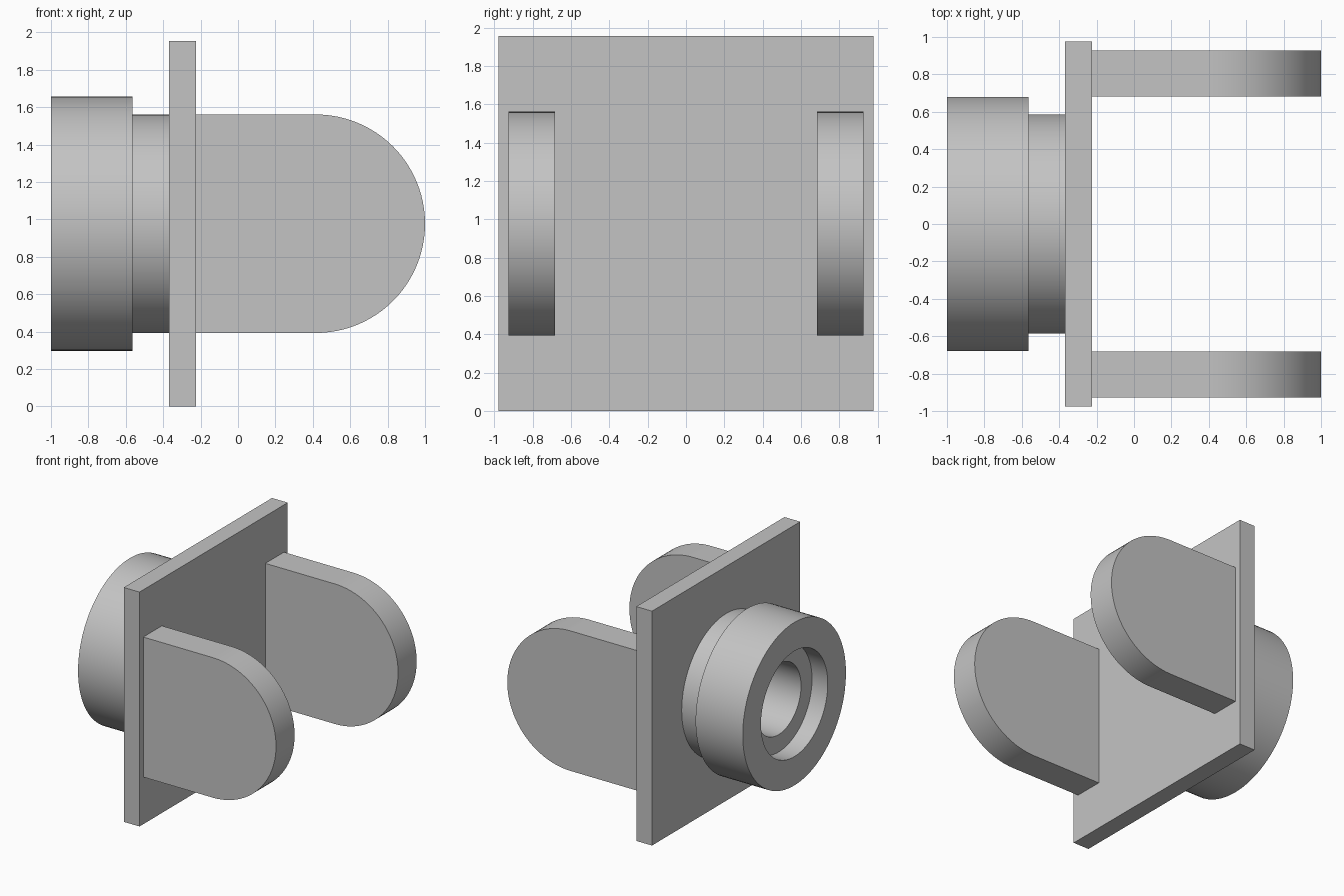
import bpy, bmesh, math

if "Cube" in bpy.data.objects:
    bpy.data.objects.remove(bpy.data.objects["Cube"])

ZC = 0.977          # height of the hub axis
SEG = 96

grey = bpy.data.materials.new("plain grey")
grey.diffuse_color = (0.55, 0.55, 0.55, 1)
grey.use_nodes = True
grey.node_tree.nodes["Principled BSDF"].inputs["Base Color"].default_value = grey.diffuse_color


def finish(bm, name):
    bmesh.ops.recalc_face_normals(bm, faces=bm.faces)
    mesh = bpy.data.meshes.new(name)
    bm.to_mesh(mesh)
    bm.free()
    mesh.materials.append(grey)
    ob = bpy.data.objects.new(name, mesh)
    bpy.context.collection.objects.link(ob)
    bpy.ops.object.select_all(action='DESELECT')
    ob.select_set(True)
    bpy.context.view_layer.objects.active = ob
    bpy.ops.object.shade_smooth_by_angle(angle=math.radians(30))
    return ob


def extrude_y(points, y0, y1, name):
    """Prism from an x-z outline between two y values."""
    bm = bmesh.new()
    face = bm.faces.new([bm.verts.new((x, y0, z)) for x, z in points])
    new = bmesh.ops.extrude_face_region(bm, geom=[face])["geom"]
    bmesh.ops.translate(bm, vec=(0, y1 - y0, 0),
                        verts=[v for v in new if isinstance(v, bmesh.types.BMVert)])
    return finish(bm, name)


def lathe_x(profile, name):
    """Closed solid from (x, radius) points spun about the hub axis."""
    bm = bmesh.new()
    rings = []
    for x, r in profile:
        rings.append([bm.verts.new((x, r * math.cos(a), ZC + r * math.sin(a)))
                      for a in (2 * math.pi * i / SEG for i in range(SEG))])
    for a, b in zip(rings, rings[1:]):
        for i in range(SEG):
            j = (i + 1) % SEG
            bm.faces.new((a[i], a[j], b[j], b[i]))
    bm.faces.new(rings[0])
    bm.faces.new(rings[-1])
    return finish(bm, name)


# Square mounting plate
extrude_y([(-0.37, 0), (-0.225, 0), (-0.225, 1.955), (-0.37, 1.955)],
          -0.977, 0.977, "mounting_plate")

# Stepped hub with a counterbored blind hole
lathe_x([(-0.37, 0.585), (-0.565, 0.585), (-0.565, 0.68), (-1.0, 0.68),
         (-1.0, 0.44), (-0.855, 0.44), (-0.855, 0.295), (-0.372, 0.295)], "hub")

# Pair of round-ended side arms
R = 0.584
outline = [(-0.225, ZC + R), (-0.225, ZC - R)]
for i in range(49):
    a = -math.pi / 2 + math.pi * i / 48
    outline.append((1 - R + R * math.cos(a), ZC + R * math.sin(a)))
for side, label in ((-1, "front_arm"), (1, "back_arm")):
    extrude_y(outline, side * 0.682, side * 0.927, label)
